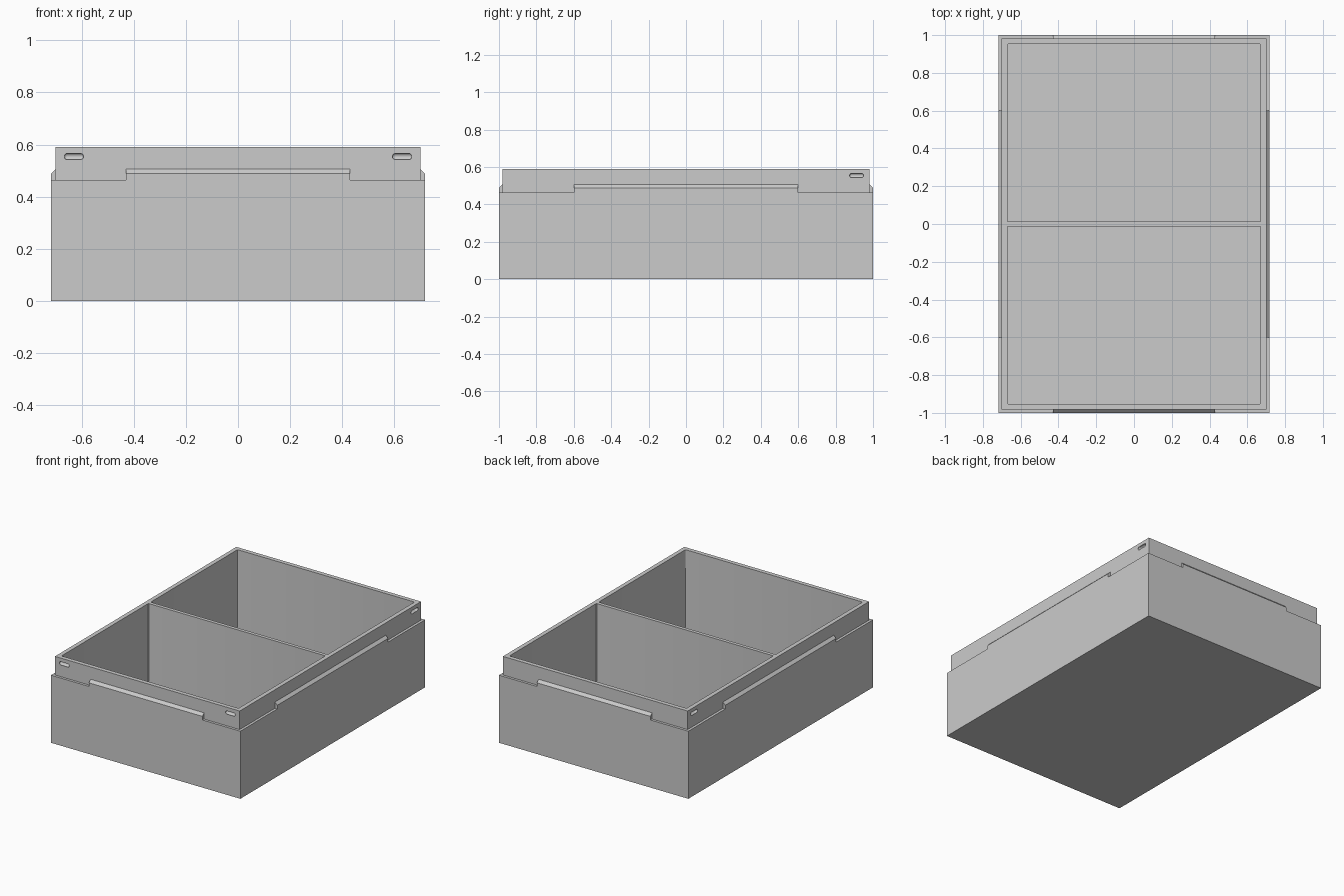
import bpy, bmesh
from mathutils import Matrix, Vector

cube = bpy.data.objects.get("Cube")
if cube:
    bpy.data.objects.remove(cube, do_unlink=True)

HX, HY = 0.718, 1.0          # half width and half length
LEDGE, TOP = 0.463, 0.59     # shoulder and rim heights
STEP = 0.025                 # shoulder width
RX, RY = HX - STEP, HY - STEP
WALL, FLOOR, DIVIDER = 0.022, 0.023, 0.012

grey = bpy.data.materials.new("plain grey")
grey.use_nodes = True
grey.diffuse_color = (0.6, 0.6, 0.6, 1)
grey.node_tree.nodes["Principled BSDF"].inputs["Base Color"].default_value = (0.6, 0.6, 0.6, 1)


def finish(bm, name):
    bmesh.ops.recalc_face_normals(bm, faces=bm.faces)
    mesh = bpy.data.meshes.new(name)
    bm.to_mesh(mesh)
    bm.free()
    mesh.materials.append(grey)
    obj = bpy.data.objects.new(name, mesh)
    bpy.context.collection.objects.link(obj)
    return obj


def add_box(bm, low, high):
    low, high = Vector(low), Vector(high)
    matrix = Matrix.Translation((low + high) / 2) @ Matrix.Diagonal((*(high - low), 1))
    return bmesh.ops.create_cube(bm, size=1, matrix=matrix)["verts"]


# Solid tray with a stepped-in upper rim
bm = bmesh.new()
add_box(bm, (-HX, -HY, 0), (HX, HY, LEDGE))
top = max(bm.faces, key=lambda f: f.calc_center_median().z)
bmesh.ops.inset_individual(bm, faces=[top], thickness=STEP)
rim = bmesh.ops.extrude_discrete_faces(bm, faces=[top])["faces"][0]
bmesh.ops.translate(bm, verts=rim.verts, vec=(0, 0, TOP - LEDGE))
tray = finish(bm, "tray")

# Two compartments with slightly rounded upright corners
bm = bmesh.new()
cx, cy = RX - WALL, RY - WALL
for low, high in ((-cy, -DIVIDER), (DIVIDER, cy)):
    add_box(bm, (-cx, low, FLOOR), (cx, high, TOP + 0.1))
uprights = [e for e in bm.edges if abs(e.verts[0].co.z - e.verts[1].co.z) > 0.1]
bmesh.ops.bevel(bm, geom=uprights, offset=0.008, segments=3, profile=0.5, affect='EDGES')
cavity_cutter = finish(bm, "cavity_cutter")

# Rounded catch slots near each rim corner, two per side
bm = bmesh.new()
RADIUS, SLOT_Z = 0.0135, 0.554


def add_slot(center, axis):
    verts = []
    for sign in (-1, 1):
        spot = Vector(center) + Vector(axis) * sign * 0.026
        verts += bmesh.ops.create_uvsphere(bm, u_segments=16, v_segments=10, radius=RADIUS,
                                           matrix=Matrix.Translation(spot))["verts"]
    hull = bmesh.ops.convex_hull(bm, input=verts)
    inside = {v for v in hull["geom_interior"] if isinstance(v, bmesh.types.BMVert)}
    bmesh.ops.delete(bm, geom=list(inside), context='VERTS')


for sx in (-1, 1):
    for sy in (-1, 1):
        add_slot((sx * (RX - 0.063), sy * RY, SLOT_Z), (1, 0, 0))
        add_slot((sx * RX, sy * (RY - 0.063), SLOT_Z), (0, 1, 0))
slot_cutter = finish(bm, "slot_cutter")

for cutter in (cavity_cutter, slot_cutter):
    cutter.hide_render = True
    mod = tray.modifiers.new(cutter.name, 'BOOLEAN')
    mod.operation = 'DIFFERENCE'
    mod.solver = 'EXACT'
    mod.object = cutter
bpy.context.view_layer.objects.active = tray
tray.select_set(True)
for name in [m.name for m in tray.modifiers]:
    bpy.ops.object.modifier_apply(modifier=name)
for cutter in (cavity_cutter, slot_cutter):
    bpy.data.objects.remove(cutter, do_unlink=True)
bpy.ops.object.shade_smooth_by_angle()


# Raised tabs with sloping tops along the middle of each shoulder
def add_tab(name, normal, reach, half):
    out = Vector(normal)
    along = Vector((-out.y, out.x, 0))
    profile = ((reach, LEDGE), (reach, 0.488), (reach - STEP, 0.513), (reach - STEP, LEDGE))
    bm = bmesh.new()
    face = bm.faces.new([bm.verts.new(out * r - along * half + Vector((0, 0, z)))
                         for r, z in profile])
    ext = bmesh.ops.extrude_face_region(bm, geom=[face])["geom"]
    bmesh.ops.translate(bm, vec=along * 2 * half,
                        verts=[v for v in ext if isinstance(v, bmesh.types.BMVert)])
    finish(bm, name)


add_tab("front_tab", (0, -1, 0), HY, 0.43)
add_tab("back_tab", (0, 1, 0), HY, 0.43)
add_tab("left_tab", (1, 0, 0), HX, 0.6)
add_tab("right_tab", (-1, 0, 0), HX, 0.6)
